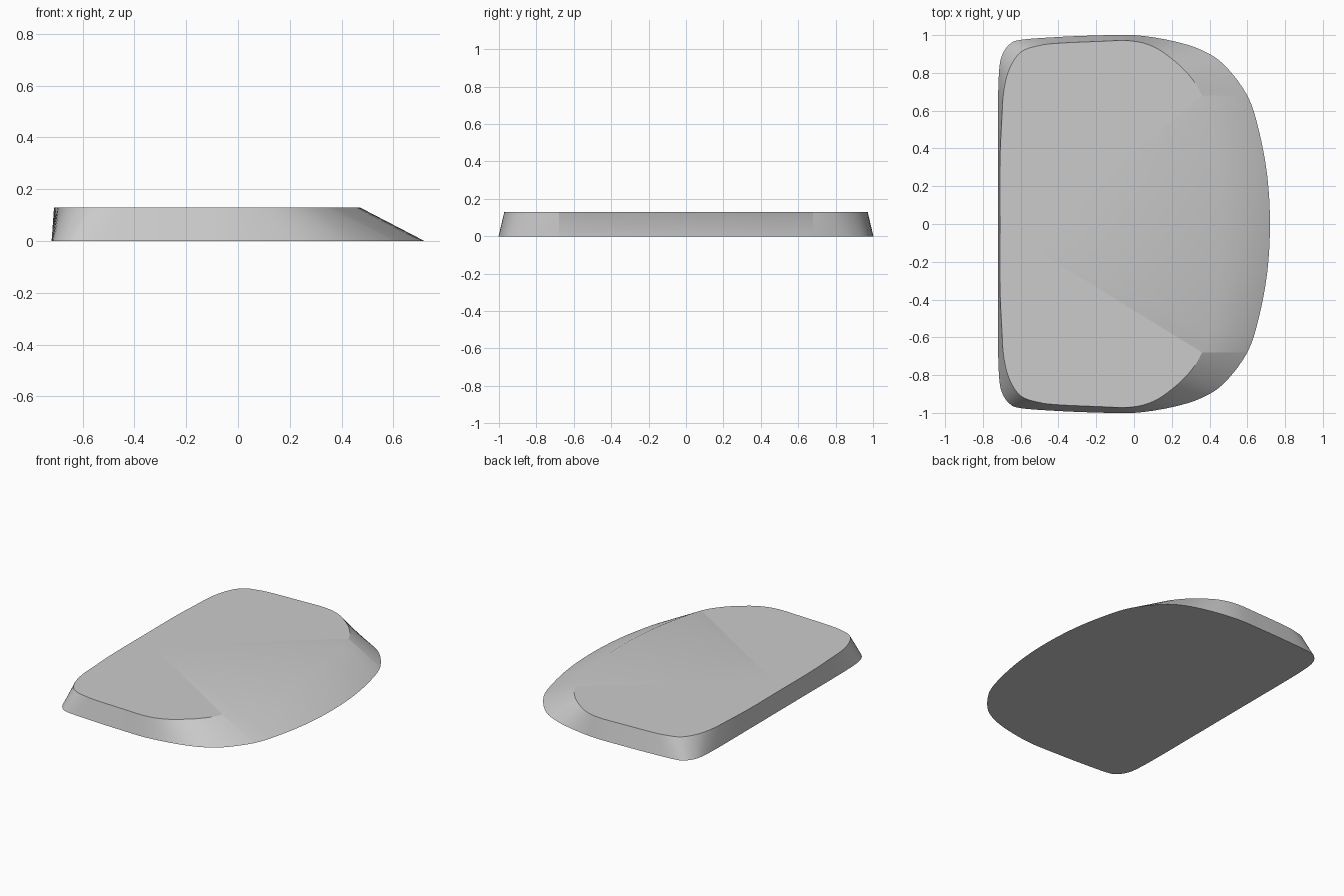
import bpy
import bmesh
from mathutils import Vector

if "Cube" in bpy.data.objects:
    bpy.data.objects.remove(bpy.data.objects["Cube"], do_unlink=True)

HEIGHT = 0.13
STEPS = 4
SEAM = 0.68  # the rim is soft between the two seams and crisp elsewhere

# Half outlines from the straight side to the rounded side: base x, y, rim x, y
HALF = [
    (-.72, 0, -.71, 0), (-.72, .35, -.71, .32), (-.72, .62, -.7, .55),
    (-.715, .8, -.69, .7), (-.7, .89, -.66, .82), (-.66, .95, -.6, .91),
    (-.6, .975, -.5, .945), (-.4, .99, -.4, .957), (-.2, .998, -.2, .966),
    (0, 1, -.02, .97), (.2, .97, .1, .94), (.36, .92, .2, .875),
    (.48, .84, .29, .79), (.6, SEAM, .36, SEAM), (.66, .5, .41, .5),
    (.705, .26, .455, .26), (.72, 0, .47, 0),
]

# Mirror the half outline, then round it with a closed spline
keys = [Vector(p) for p in HALF]
keys += [Vector((a, -b, c, -d)) for a, b, c, d in HALF[-2:0:-1]]
rows = []
for i in range(len(keys)):
    p, q, r, s = (keys[(i + k) % len(keys)] for k in (-1, 0, 1, 2))
    for j in range(STEPS):
        t = j / STEPS
        rows.append(q + (r - p) * (t / 2)
                    + (p * 2 - q * 5 + r * 4 - s) * (t * t / 2)
                    + (q * 3 - p - r * 3 + s) * (t ** 3 / 2))

# Slab: base, sloping wall and flat top
bm = bmesh.new()
base = [bm.verts.new((v[0], v[1], 0)) for v in rows]
rim = [bm.verts.new((v[2], v[3], HEIGHT)) for v in rows]
hub = bm.verts.new((-0.58, -0.1, HEIGHT))
bm.faces.new(base)
for i in range(len(rows)):
    n = (i + 1) % len(rows)
    bm.faces.new((base[i], base[n], rim[n], rim[i]))
    bm.faces.new((rim[i], rim[n], hub))
bmesh.ops.recalc_face_normals(bm, faces=bm.faces)
for face in bm.faces:
    face.smooth = True


def in_front(vert):
    return vert.co.x > 0.3 and abs(vert.co.y) < SEAM + 0.001


# Crisp edges: base outline, rim outside the seams, and the seams themselves
base_set, rim_set = set(base), set(rim)
seams = {HALF.index(h) * STEPS for h in HALF if h[1] == SEAM}
seams |= {len(rows) - i for i in seams}
for edge in bm.edges:
    a, b = edge.verts
    if a in base_set and b in base_set:
        edge.smooth = False
    elif a in rim_set and b in rim_set:
        edge.smooth = in_front(a) and in_front(b)
for i in seams:
    bm.edges.get((base[i], rim[i])).smooth = False
    bm.edges.get((rim[i], hub)).smooth = False

mesh = bpy.data.meshes.new("slab")
bm.to_mesh(mesh)
bm.free()
slab = bpy.data.objects.new("slab", mesh)
bpy.context.collection.objects.link(slab)

# Plain grey
grey = bpy.data.materials.new("plain grey")
grey.use_nodes = True
colour = (0.6, 0.6, 0.6, 1)
grey.diffuse_color = colour
grey.node_tree.nodes["Principled BSDF"].inputs["Base Color"].default_value = colour
mesh.materials.append(grey)
